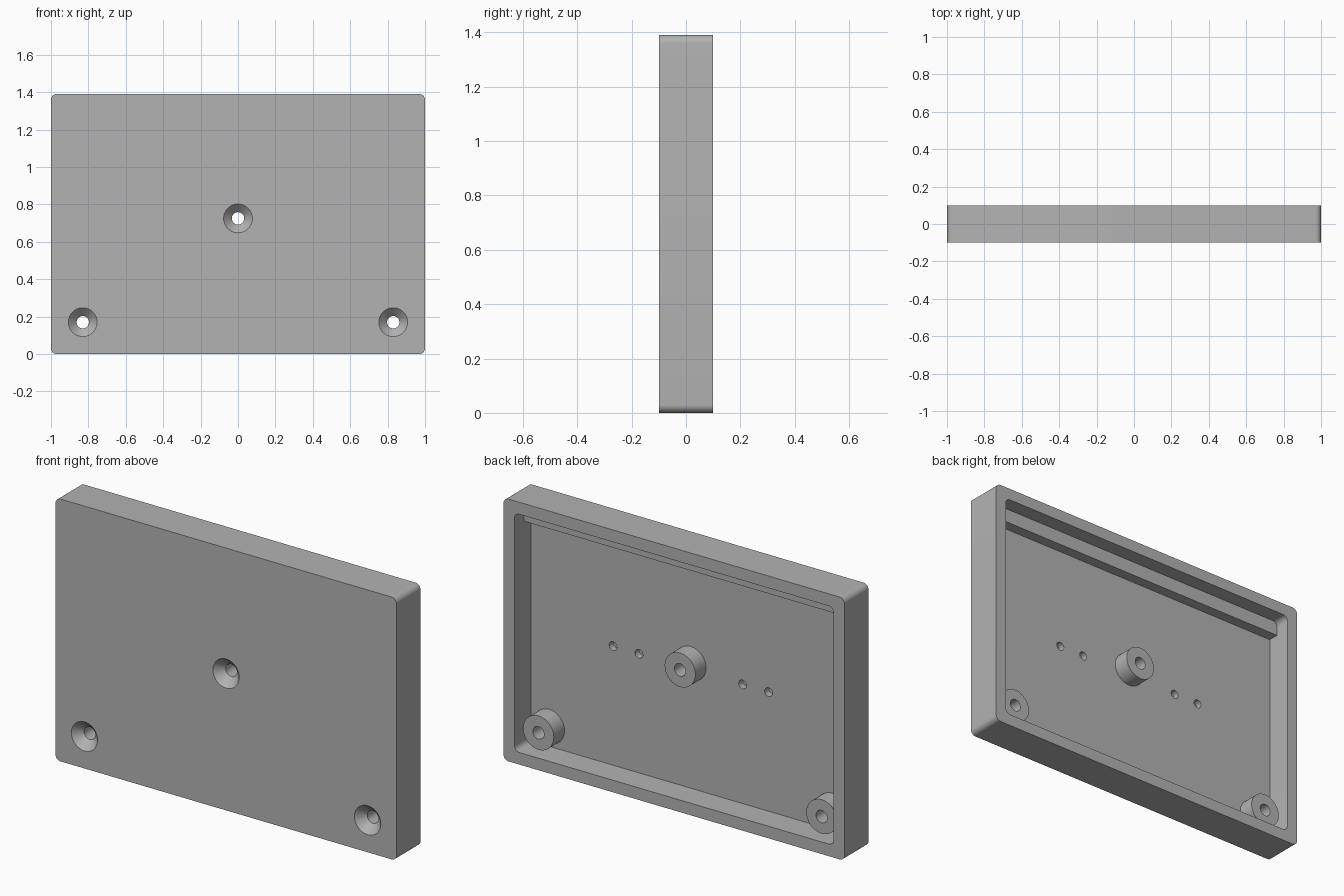
import bpy, bmesh
from math import pi, cos, sin
from mathutils import Matrix

if "Cube" in bpy.data.objects:
    bpy.data.objects.remove(bpy.data.objects["Cube"])

W, H = 2.0, 1.39
FRONT, BACK, FLOOR = -0.1, 0.1, -0.04
WALL, RADIUS = 0.064, 0.03
SCREWS = [(-0.83, 0.17), (0.83, 0.17), (0, 0.725)]

grey = bpy.data.materials.new("plain_grey")
grey.use_nodes = True
grey.diffuse_color = (0.45, 0.45, 0.45, 1)
grey.node_tree.nodes["Principled BSDF"].inputs["Base Color"].default_value = (0.45, 0.45, 0.45, 1)


def finish(bm, name):
    bmesh.ops.recalc_face_normals(bm, faces=bm.faces)
    mesh = bpy.data.meshes.new(name)
    bm.to_mesh(mesh)
    bm.free()
    mesh.materials.append(grey)
    obj = bpy.data.objects.new(name, mesh)
    bpy.context.collection.objects.link(obj)
    return obj


def rounded_slab(name, inset, y0, y1, r, steps=10):
    """Rounded rectangle in the xz plane, extruded along y."""
    bm = bmesh.new()
    cx, cz = W / 2 - inset - r, H / 2 - inset - r
    corners = [(cx, cz), (-cx, cz), (-cx, -cz), (cx, -cz)]
    verts = []
    for q, (x, z) in enumerate(corners):
        for i in range(steps + 1):
            a = (q + i / steps) * pi / 2
            verts.append(bm.verts.new((x + r * cos(a), y0, H / 2 + z + r * sin(a))))
    face = bm.faces.new(verts)
    ext = bmesh.ops.extrude_face_region(bm, geom=[face])
    moved = [g for g in ext["geom"] if isinstance(g, bmesh.types.BMVert)]
    bmesh.ops.translate(bm, verts=moved, vec=(0, y1 - y0, 0))
    return finish(bm, name)


def round_bar(name, x, z, y0, y1, r0, r1, sides=48):
    """Cylinder or cone along y, radius r0 at y0 and r1 at y1."""
    bm = bmesh.new()
    place = Matrix.Translation((x, (y0 + y1) / 2, z)) @ Matrix.Rotation(-pi / 2, 4, 'X')
    bmesh.ops.create_cone(bm, cap_ends=True, segments=sides, radius1=r0, radius2=r1,
                          depth=y1 - y0, matrix=place)
    return finish(bm, name)


def block(name, x0, x1, y0, y1, z0, z1):
    bm = bmesh.new()
    place = Matrix.Translation(((x0 + x1) / 2, (y0 + y1) / 2, (z0 + z1) / 2))
    scale = Matrix.Diagonal((x1 - x0, y1 - y0, z1 - z0, 1))
    bmesh.ops.create_cube(bm, size=1, matrix=place @ scale)
    return finish(bm, name)


def combine(target, tool, operation):
    mod = target.modifiers.new(operation.lower(), 'BOOLEAN')
    mod.operation, mod.solver, mod.object = operation, 'EXACT', tool
    bpy.context.view_layer.objects.active = target
    bpy.ops.object.modifier_apply(modifier=mod.name)
    bpy.data.objects.remove(tool)


# Shallow tray, open at the back
panel = rounded_slab("cover_panel", 0, FRONT, BACK, RADIUS)
combine(panel, rounded_slab("recess_cutter", WALL, FLOOR, BACK + 0.05, RADIUS), 'DIFFERENCE')

# Ledge under the top wall
combine(panel, block("top_ledge", -W / 2 + WALL / 2, W / 2 - WALL / 2, FLOOR - 0.02, 0.018,
                     1.25, H - WALL / 2), 'UNION')

# Screw posts with countersunk through holes
for x, z in SCREWS:
    combine(panel, round_bar("screw_post", x, z, FLOOR - 0.02, 0.05, 0.09, 0.09), 'UNION')
for x, z in SCREWS:
    combine(panel, round_bar("hole_cutter", x, z, FRONT - 0.05, BACK, 0.033, 0.033), 'DIFFERENCE')
    combine(panel, round_bar("sink_cutter", x, z, FRONT - 0.01, FRONT + 0.045, 0.087, 0.032),
            'DIFFERENCE')

# Blind pilot holes in the recess floor
for side in (-1, 1):
    for x in (0.304, 0.456):
        combine(panel, round_bar("pilot_cutter", side * x, H / 2, FLOOR - 0.035, FLOOR + 0.02,
                                 0.023, 0.023, 32), 'DIFFERENCE')

# Smooth rounded surfaces, crisp edges
bpy.ops.object.select_all(action='DESELECT')
panel.select_set(True)
bpy.context.view_layer.objects.active = panel
bpy.ops.object.shade_smooth_by_angle(angle=pi / 6)
